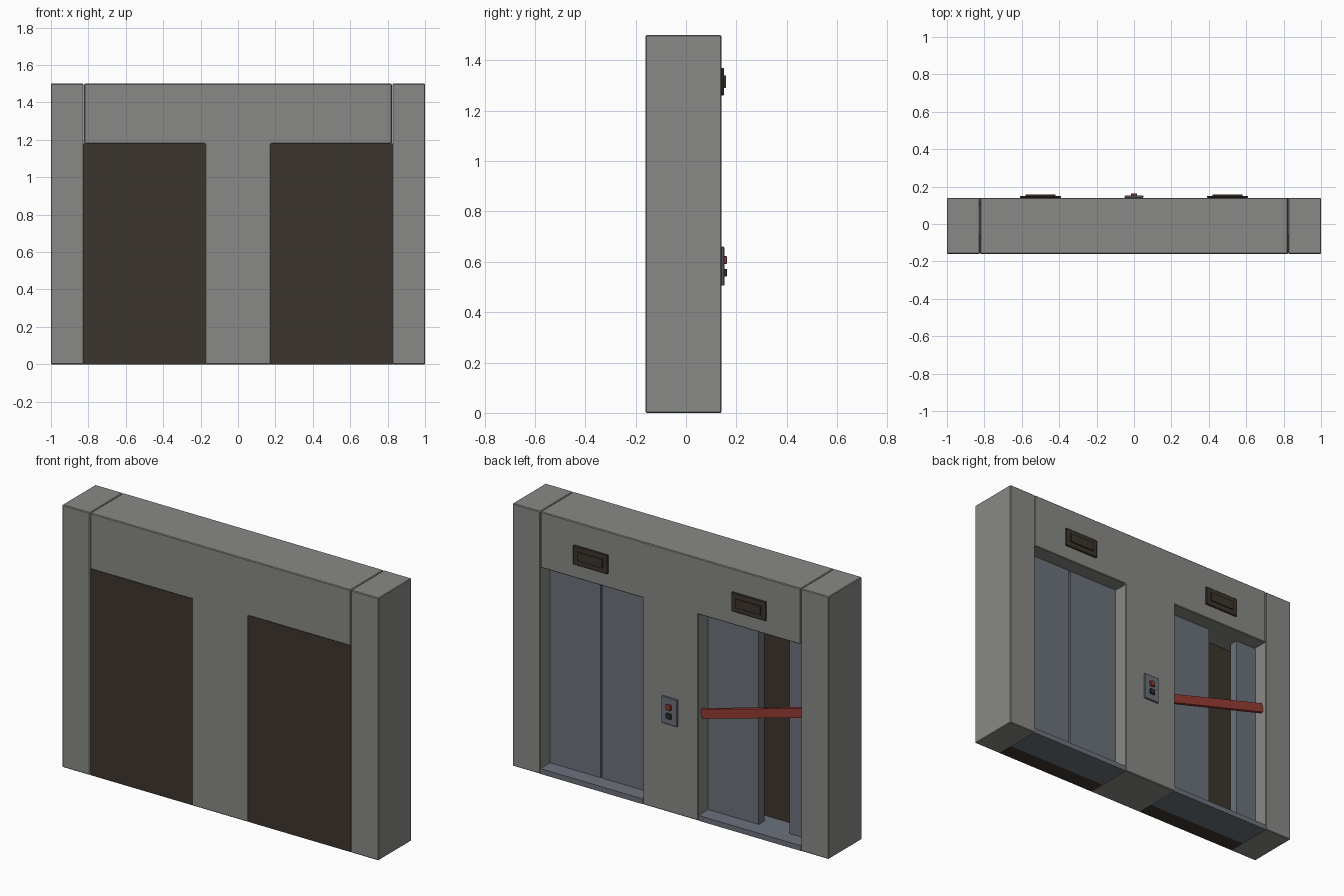
import bpy, bmesh, math
from mathutils import Matrix

cube = bpy.data.objects.get("Cube")
if cube:
    bpy.data.objects.remove(cube, do_unlink=True)


def material(name, r, g, b):
    m = bpy.data.materials.new(name)
    m.use_nodes = True
    m.diffuse_color = (r, g, b, 1)
    m.node_tree.nodes["Principled BSDF"].inputs["Base Color"].default_value = (r, g, b, 1)
    return m


concrete = material("concrete_grey", .25, .25, .237)
steel = material("blue_grey_steel", .15, .167, .2)
dark = material("dark_brown", .046, .035, .026)
red = material("warning_red", .31, .045, .033)
black = material("button_black", .03, .034, .034)


def finish(name, bm, mat, bevel):
    bmesh.ops.recalc_face_normals(bm, faces=bm.faces)
    mesh = bpy.data.meshes.new(name)
    bm.to_mesh(mesh)
    bm.free()
    mesh.materials.append(mat)
    ob = bpy.data.objects.new(name, mesh)
    bpy.context.collection.objects.link(ob)
    if bevel:
        mod = ob.modifiers.new("edge_bevel", "BEVEL")
        mod.width = bevel
        mod.segments = 1
    return ob


def box(name, mat, x, y, z, bevel=0):
    """Box from (low, high) ranges on each axis."""
    bm = bmesh.new()
    size = [b - a for a, b in (x, y, z)]
    centre = [(a + b) / 2 for a, b in (x, y, z)]
    bmesh.ops.create_cube(bm, size=1, matrix=Matrix.Translation(centre) @ Matrix.Diagonal((*size, 1)))
    return finish(name, bm, mat, bevel)


FRONT, BACK = -.16, .14      # wall depth
INNER, OUTER = .175, .825    # doorway sides
HEAD, TOP = 1.18, 1.5        # doorway head and wall top
SILL = .03

# T-shaped header and centre pillar in one piece
bm = bmesh.new()
half = [(INNER, 0), (INNER, HEAD), (OUTER - .002, HEAD), (OUTER - .002, TOP)]
profile = half + [(-x, z) for x, z in reversed(half)]
face = bm.faces.new([bm.verts.new((x, FRONT, z)) for x, z in profile])
solid = bmesh.ops.extrude_face_region(bm, geom=[face])
bmesh.ops.translate(bm, vec=(0, BACK - FRONT, 0),
                    verts=[v for v in solid["geom"] if isinstance(v, bmesh.types.BMVert)])
finish("header_and_pillar", bm, concrete, .004)

# Parts repeated on both sides
for side, s in (("left", 1), ("right", -1)):
    def span(a, b):
        return tuple(sorted((s * a, s * b)))

    box(side + "_column", concrete, span(OUTER, 1), (FRONT, BACK), (0, TOP), .004)
    box(side + "_shaft_panel", dark, span(INNER, OUTER), (FRONT + .004, -.06), (0, HEAD))
    box(side + "_sill", steel, span(INNER, OUTER), (-.06, BACK - .002), (0, SILL))
    box(side + "_display_frame", dark, span(.39, .61), (BACK, .151), (1.26, 1.37), .003)
    box(side + "_display_screen", dark, span(.42, .58), (.15, .158), (1.29, 1.34))

# Door leaves: one pair closed, one pair half open
for name, x in (("closed_door_inner", (INNER, .495)), ("closed_door_outer", (.505, OUTER)),
                ("open_door_inner", (-.495, -INNER)), ("open_door_outer", (-OUTER, -.69))):
    box(name, steel, x, (0, .05), (SILL, HEAD))

# Call panel with two buttons
box("call_panel", steel, (-.05, .05), (BACK, .152), (.505, .66), .003)
box("upper_button", red, (-.016, .016), (.15, .163), (.592, .622), .002)
box("lower_button", black, (-.016, .016), (.15, .163), (.542, .572), .002)

# Slanted barrier across the open doorway
barrier = box("barrier_strip", red, (-.335, .335), (-.01, .01), (-.026, .026))
barrier.location = (-.5, .105, .69)
barrier.rotation_euler = (0, math.atan2(.18, .65), 0)
